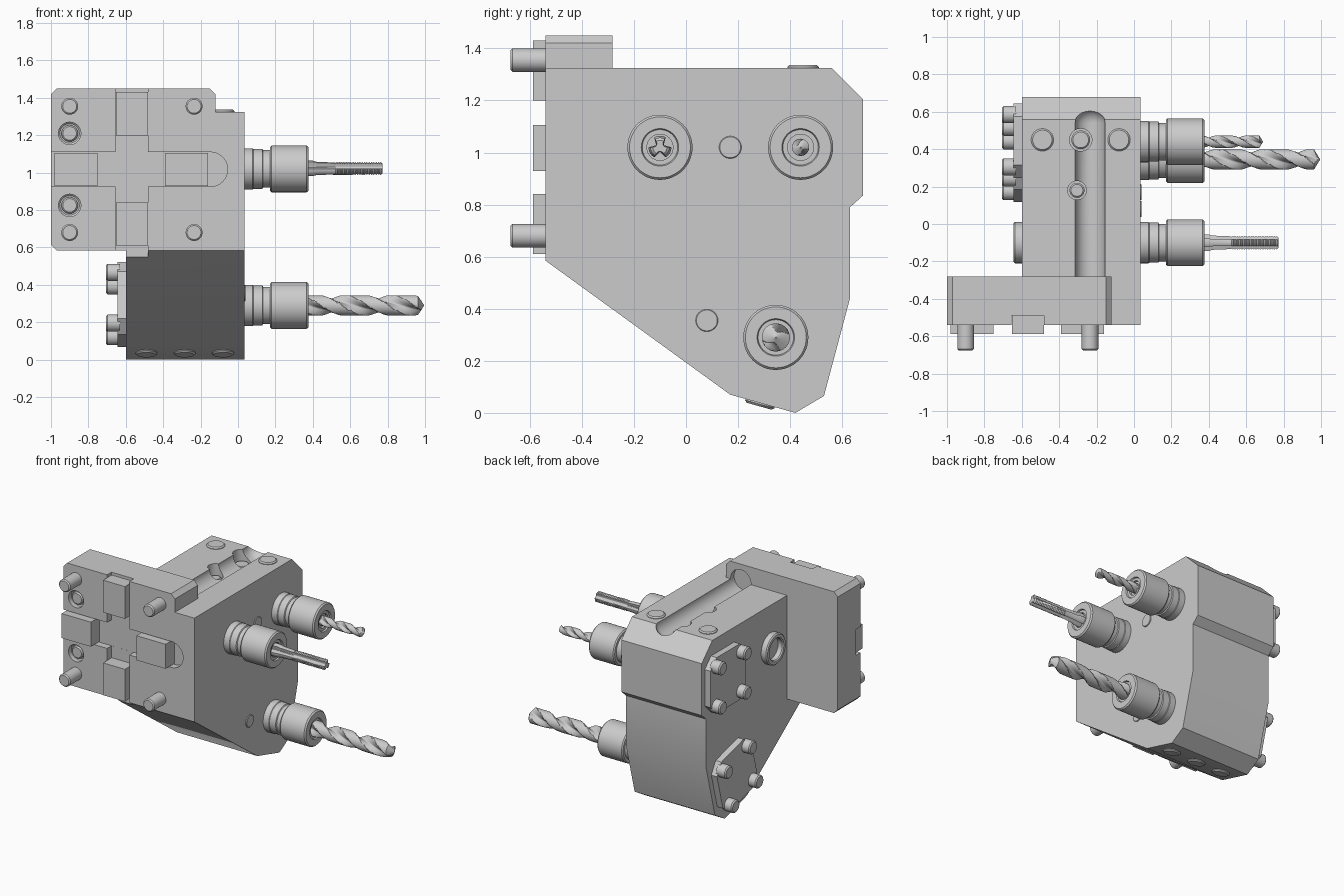
import bpy, bmesh
from math import cos, sin, pi, radians
from mathutils import Vector

if "Cube" in bpy.data.objects:
    bpy.data.objects.remove(bpy.data.objects["Cube"])

X, Y, Z = Vector((1, 0, 0)), Vector((0, 1, 0)), Vector((0, 0, 1))


def finish(name, bm):
    bmesh.ops.recalc_face_normals(bm, faces=bm.faces)
    me = bpy.data.meshes.new(name)
    bm.to_mesh(me)
    bm.free()
    ob = bpy.data.objects.new(name, me)
    bpy.context.collection.objects.link(ob)
    return ob


def loft(name, origin, axis, rings, n=32):
    """Rings of (distance along axis, radius or radius function of angle)."""
    bm = bmesh.new()
    q = Z.rotation_difference(Vector(axis))
    loops = []
    for t, r in rings:
        loop = []
        for i in range(n):
            a = 2 * pi * i / n
            rad = r(a) if callable(r) else r
            loop.append(bm.verts.new(Vector(origin) + q @ Vector((rad * cos(a), rad * sin(a), t))))
        loops.append(loop)
    for A, B in zip(loops, loops[1:]):
        for i in range(n):
            j = (i + 1) % n
            bm.faces.new((A[i], A[j], B[j], B[i]))
    bm.faces.new(loops[0])
    bm.faces.new(loops[-1])
    return finish(name, bm)


def prism(name, pts, offset):
    """Extrude a planar outline of 3D points by an offset."""
    bm = bmesh.new()
    f = bm.faces.new([bm.verts.new(p) for p in pts])
    g = bmesh.ops.extrude_face_region(bm, geom=[f])
    bmesh.ops.translate(bm, verts=[v for v in g['geom'] if isinstance(v, bmesh.types.BMVert)], vec=offset)
    return finish(name, bm)


def box(name, x0, x1, y0, y1, z0, z1):
    return prism(name, [(x0, y0, z0), (x1, y0, z0), (x1, y0, z1), (x0, y0, z1)], (0, y1 - y0, 0))


def pin(name, origin, axis, r, length, c=0.008):
    return loft(name, origin, axis, [(0, r), (length - c, r), (length, r - c)])


def cut(targets, cutters):
    for c in cutters:
        c.hide_render = True
        for ob in targets:
            m = ob.modifiers.new("cut", 'BOOLEAN')
            m.operation, m.solver, m.object = 'DIFFERENCE', 'EXACT', c
            bpy.context.view_layer.objects.active = ob
            bpy.ops.object.modifier_apply(modifier=m.name)
        bpy.data.objects.remove(c)


# main housing and mounting flange
profile = [(-.54, 1.325), (.56, 1.325), (.68, 1.205), (.68, .835), (.63, .79), (.63, .44),
           (.53, .065), (.42, 0), (.17, .07), (-.54, .585)]
body = prism("housing", [(-.6, y, z) for y, z in profile], (.634, 0, 0))
outline = [(-.97, 1.45), (-.15, 1.45), (-.12, 1.42), (-.12, .585), (-.97, .585), (-1, .615), (-1, 1.42)]
flange = prism("mounting_flange", [(x, -.54, z) for x, z in outline], (0, .258, 0))

# cross shaped key slot, rounded at its right end
arc = [(-.148 + .0925 * sin(pi * i / 16), -.6, 1.0175 - .0925 * cos(pi * i / 16)) for i in range(17)]
cut([body, flange], [
    prism("slot_h", [(-1.1, -.6, .925)] + arc + [(-1.1, -.6, 1.11)], (0, .11, 0)),
    box("slot_v", -.655, -.48, -.6, -.4905, .3, 1.6)])

# coolant groove with ball end and screw pockets
ball = [(.86 + .08 * sin(a), .08 * cos(a)) for a in [pi / 2 * i / 10 for i in range(10)]] + [(.94, .001)]
groove = loft("groove", (-.235, -.32, 1.33), Y, [(0, .08)] + ball, 40)
cut([body, flange], [groove])
cut([body], [pin("pocket", (x, y, 1.17), Z, r, .3) for x, y, r in ((-.285, .45, .06), (-.305, .18, .05))])
for x, y, r in ((-.285, .45, .05), (-.305, .18, .04)):
    pin("groove_plug", (x, y, 1.15), Z, r, .1)

# flange ports with recessed plugs
cut([flange], [pin("port", (-.9, -.6, z), Y, .06, .1) for z in (1.21, .825)])
for z in (1.21, .825):
    pin("port_plug", (-.9, -.48, z), -Y, .044, .05)

# keys and mounting screws
for z in (1.2, .61):
    box("vertical_key", -.653, -.482, -.587, -.48, z, z + .23)
for x in (-.98, -.39):
    box("horizontal_key", x, x + .23, -.588, -.48, .93, 1.105)
for x in (-.9, -.235):
    for z in (1.355, .68):
        pin("mounting_screw", (x, -.5, z), -Y, .045, .175)

# sealing plugs on top, sloped bottom and right side
for x in (-.49, -.08):
    pin("top_plug", (x, .45, 1.29), Z, .06, .047)
slope = Vector((0, -.07, -.25)).normalized()
for x in (-.49, -.285, -.08):
    pin("bottom_plug", Vector((x, .285, .04)) - slope * .03, slope, .058, .045)
for y, z in ((.17, 1.02), (.08, .355)):
    pin("side_plug", (.0, y, z), X, .043, .041, .003)

# spindle collars with clamping nuts
spindles = {"tap": (-.1, 1.02), "small_drill": (.44, 1.02), "large_drill": (.345, .29)}
nut = [(0, .11), (.078, .11), (.082, .107), (.13, .107), (.134, .1), (.172, .1), (.172, .118), (.18, .125),
       (.367, .125), (.376, .117), (.376, .072), (.366, .068), (.366, .05), (.35, .05)]
for y, z in spindles.values():
    loft("spindle_nut", (0, y, z), X, nut, 48)


# twist drills: two-flute section swept along a helix, clipped by the tip cone
def drill(name, R, end, pitch):
    def section(t):
        limit = max(.002, (end - t) / .6 if end - t < R * .6 else R)
        return lambda a: min(limit, R * (1 - .6 * max(0, cos(2 * (a - 2 * pi * t / pitch))) ** .7))
    body_end = end - R * .6
    ts = [.34 + (body_end - .34) * i / 70 for i in range(71)] + [body_end + R * .6 * i / 8 for i in range(1, 9)]
    y, z = spindles[name]
    loft(name, (0, y, z), X, [(t, section(t)) for t in ts], 48)


drill("large_drill", .054, .995, .5)
drill("small_drill", .033, .69, .32)


# three-flute tap with thread ridges
def tap_section(R):
    return lambda a: max(.016, R * (1 - .6 * max(0, cos(3 * a)) ** .7))


rings = [(.34, .044), (.40, .044), (.42, .038), (.52, .034)]
rings += [(.522 + .0062 * i, .037 if i % 2 else .031) for i in range(40)] + [(.772, .027)]
loft("tap", (0, *spindles["tap"]), X, [(t, tap_section(r)) for t, r in rings], 60)


# rear cover plates with four screws each
def cover(y, z, ang):
    def at(u, v, x):
        return (x, y + u * cos(ang) - v * sin(ang), z + u * sin(ang) + v * cos(ang))
    h, k = .2, .13
    pts = [(-h, -k), (-k, -h), (k, -h), (h, -k), (h, k), (k, h), (-k, h), (-h, k)]
    prism("rear_cover", [at(u, v, -.58) for u, v in pts], (-.065, 0, 0))
    for u in (-.14, .14):
        for v in (-.14, .14):
            pin("cover_screw", at(u, v, -.63), -X, .046, .075)


cover(.445, 1.02, 0)
cover(.345, .295, radians(-15))

# open rear bushing of the tap spindle
loft("rear_bushing", (-.59, -.1, 1.02), -X,
     [(0, .11), (.047, .11), (.055, .102), (.055, .082), (.047, .075), (.014, .075)], 48)

# smooth round surfaces, keep edges sharp
bpy.ops.object.select_all(action='SELECT')
bpy.context.view_layer.objects.active = body
bpy.ops.object.shade_smooth_by_angle(angle=radians(30))
